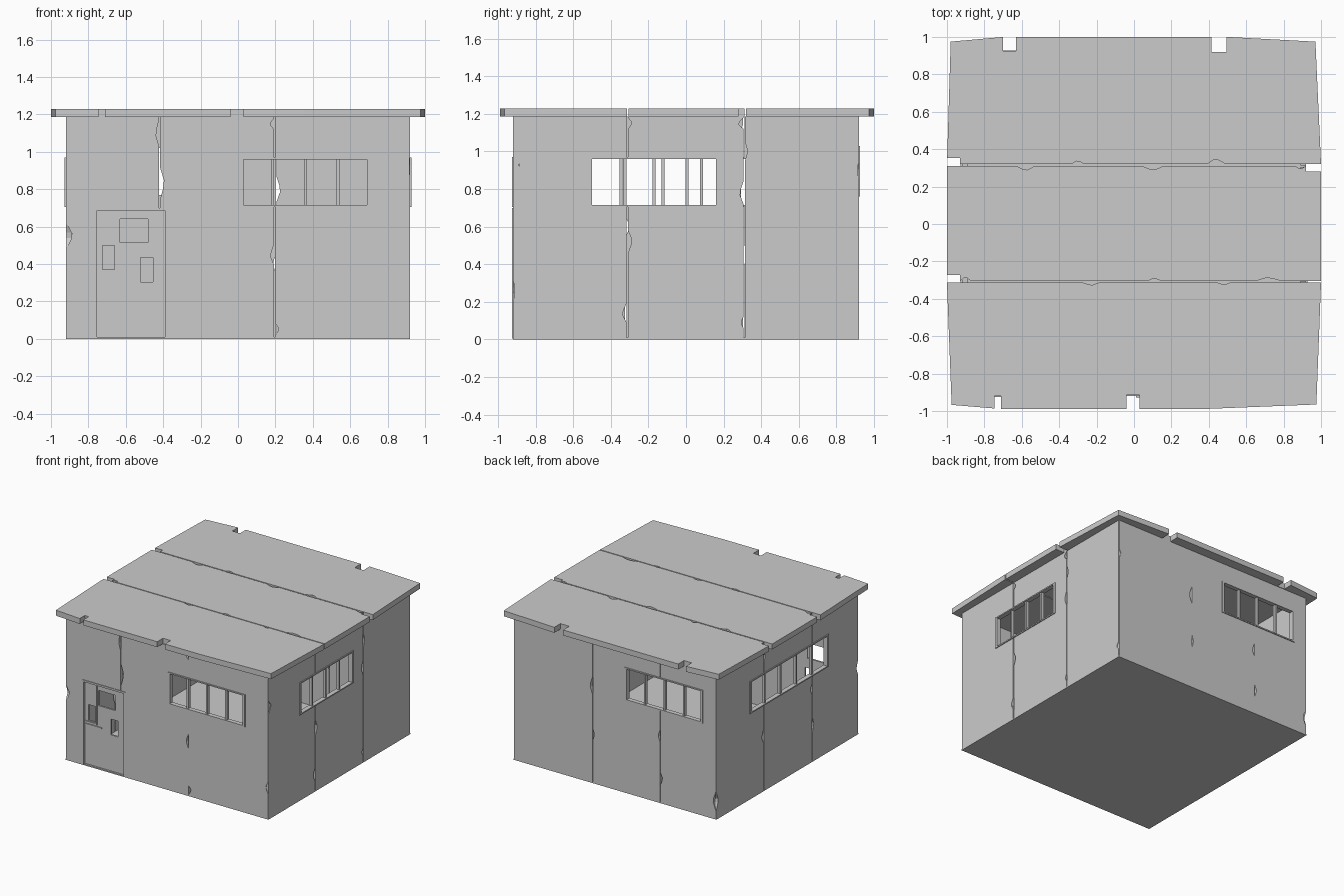
import bpy, bmesh
from math import radians
from mathutils import Matrix, Vector

cube = bpy.data.objects.get("Cube")
if cube:
    bpy.data.objects.remove(cube, do_unlink=True)

grey = bpy.data.materials.new("concrete_grey")
grey.use_nodes = True
grey.diffuse_color = (0.6, 0.6, 0.6, 1)
grey.node_tree.nodes["Principled BSDF"].inputs["Base Color"].default_value = (0.6, 0.6, 0.6, 1)

HALF, THICK, EAVE, TOP = 0.92, 0.03, 1.185, 1.23


def finish(name, bm, turn=0):
    """Turn a bmesh about the vertical axis and make it an object."""
    bm.transform(Matrix.Rotation(radians(turn), 4, "Z"))
    bmesh.ops.recalc_face_normals(bm, faces=bm.faces[:])
    mesh = bpy.data.meshes.new(name)
    bm.to_mesh(mesh)
    bm.free()
    mesh.materials.append(grey)
    obj = bpy.data.objects.new(name, mesh)
    bpy.context.collection.objects.link(obj)
    return obj


def add_box(bm, x, y, z):
    """Add a box given three (low, high) ranges."""
    size = [b - a for a, b in (x, y, z)]
    mid = [(a + b) / 2 for a, b in (x, y, z)]
    bmesh.ops.create_cube(bm, size=1, matrix=Matrix.Translation(mid) @ Matrix.Diagonal((*size, 1)))


def boxes(name, ranges, turn=0):
    bm = bmesh.new()
    for r in ranges:
        add_box(bm, *r)
    return finish(name, bm, turn)


def prism(name, points, offset, turn=0):
    """Extrude a flat outline along an offset."""
    bm = bmesh.new()
    face = bm.faces.new([bm.verts.new(p) for p in points])
    new = bmesh.ops.extrude_face_region(bm, geom=[face], use_keep_orig=True)["geom"]
    moved = [v for v in new if isinstance(v, bmesh.types.BMVert)]
    bmesh.ops.translate(bm, verts=moved, vec=offset)
    return finish(name, bm, turn)


def chipped(start, end, chips):
    """Edge points with broken notches; each chip is (coordinate, half length, depth)."""
    a, b = Vector(start), Vector(end)
    way = (b - a).normalized()
    inward = Vector((-way.y, way.x))
    axis = 0 if abs(way.x) > abs(way.y) else 1
    pts = [a]
    for at, half, depth in sorted(chips, key=lambda c: c[0] * way[axis]):
        mid = a + way * abs(at - a[axis])
        pts += [mid - way * half, mid - way * half * 0.2 + inward * depth,
                mid + way * half * 0.3 + inward * depth * 0.8, mid + way * half]
    return pts + [b]


def cut(obj, ranges, turn=0):
    """Cut box openings out of an object."""
    for r in ranges:
        cutter = boxes("cutter", [r], turn)
        cutter.hide_render = True
        mod = obj.modifiers.new("opening", "BOOLEAN")
        mod.operation, mod.solver, mod.object = "DIFFERENCE", "EXACT", cutter
        bpy.context.view_layer.objects.active = obj
        bpy.ops.object.modifier_apply(modifier=mod.name)
        bpy.data.objects.remove(cutter, do_unlink=True)


def wall(name, turn, seams, gap, chips, openings):
    """Three broken panels; chips are (panel, side, height, half length, depth)."""
    edge = HALF - 0.004
    stops = [-edge - gap, *seams, edge + gap]
    for i in range(3):
        u0, u1 = stops[i] + gap, stops[i + 1] - gap
        pick = lambda s: [c[2:] for c in chips if c[:2] == (i, s)]
        outline = (chipped((u1, 0.008), (u1, EAVE), pick("R"))
                   + chipped((u0, EAVE), (u0, 0.008), pick("L")))
        panel = prism(f"{name}_panel_{i + 1}", [(p.x, -HALF, p.y) for p in outline],
                      (0, THICK, 0), turn)
        cut(panel, [((a, b), (-1, -0.8), (c, d)) for a, b, c, d in openings
                    if a < u1 and b > u0], turn)


def window(name, turn, u0, u1, z0, z1, panes):
    """Raised frame with evenly spaced upright bars."""
    rim, bar = 0.02, 0.008
    depth, inner = (-HALF - 0.007, -HALF + THICK), (-HALF + 0.002, -HALF + THICK - 0.004)
    parts = [((u0, u0 + rim), depth, (z0, z1)), ((u1 - rim, u1), depth, (z0, z1)),
             ((u0 + rim, u1 - rim), depth, (z0, z0 + rim / 2)),
             ((u0 + rim, u1 - rim), depth, (z1 - rim / 2, z1))]
    for k in range(1, panes):
        u = u0 + (u1 - u0) * k / panes
        parts.append(((u - bar, u + bar), inner, (z0 + rim / 2, z1 - rim / 2)))
    boxes(name, parts, turn)


def hole(w):
    """Opening a little smaller than its frame."""
    return (w[0] + 0.008, w[1] - 0.008, w[2] + 0.005, w[3] - 0.005)


# Floor slab
boxes("floor", [((-HALF, HALF), (-HALF, HALF), (0, 0.01))])

# Walls and windows
front = (0.01, 0.71, 0.705, 0.97, 4)
left = (-0.52, 0.18, 0.705, 0.97, 4)
back = (0.09, 0.80, 0.76, 1.03, 4)
right = (-0.49, 0.53, 0.705, 0.97, 5)
door = (-0.77, -0.375, 0, 0.70)

wall("front_wall", 0, (-0.42, 0.195), 0.002,
     [(0, "R", 1.1, 0.07, 0.016), (1, "L", 0.83, 0.09, 0.022), (1, "R", 1.15, 0.03, 0.02),
      (1, "R", 0.45, 0.055, 0.018), (2, "L", 0.05, 0.035, 0.02),
      (0, "L", 0.55, 0.065, 0.028), (0, "L", 0.26, 0.03, 0.008), (2, "R", 0.26, 0.05, 0.02)],
     [hole(front), door])
wall("left_wall", 90, (-0.313, 0.31), 0.004,
     [(1, "L", 1.15, 0.03, 0.02), (1, "L", 0.52, 0.06, 0.02), (0, "R", 0.14, 0.05, 0.02),
      (1, "R", 1.15, 0.03, 0.025), (1, "R", 0.78, 0.06, 0.018), (2, "L", 1.0, 0.05, 0.012),
      (1, "R", 0.09, 0.03, 0.012), (0, "L", 0.92, 0.05, 0.03), (2, "R", 0.1, 0.035, 0.02)],
     [hole(left)])
wall("back_wall", 180, (-0.203, 0.41), 0.002,
     [(0, "R", 0.8, 0.07, 0.02), (1, "R", 0.55, 0.05, 0.015), (2, "L", 0.2, 0.05, 0.018),
      (2, "R", 0.15, 0.08, 0.025), (1, "L", 0.4, 0.05, 0.012), (0, "L", 0.9, 0.04, 0.015)],
     [hole(back)])
wall("right_wall", 270, (-0.307, 0.32), 0.004,
     [(0, "R", 0.45, 0.05, 0.018), (1, "R", 0.6, 0.04, 0.015), (2, "L", 0.3, 0.06, 0.018),
      (0, "L", 0.15, 0.06, 0.02), (2, "R", 0.55, 0.06, 0.02), (1, "L", 1.1, 0.04, 0.015)],
     [hole(right)])
for name, turn, w in (("front_window", 0, front), ("left_window", 90, left),
                      ("back_window", 180, back), ("right_window", 270, right)):
    window(name, turn, *w)

# Door frame, broken leaf and its raised corner panel
u0, u1, _, head = door
jamb = 0.015
deep = (-HALF - 0.005, -HALF + THICK)
boxes("door_frame", [((u0, u0 + jamb), deep, (0.005, head)), ((u1 - jamb, u1), deep, (0.005, head)),
                     ((u0 + jamb, u1 - jamb), deep, (head - jamb, head))])
leaf = boxes("door_leaf", [((u0 + jamb, u1 - jamb), (-0.905, -0.89), (0.01, head - jamb))])
cut(leaf, [((a, b), (-1, -0.8), (c, d)) for a, b, c, d in
           ((-0.725, -0.66, 0.37, 0.50), (-0.63, -0.48, 0.515, 0.64), (-0.52, -0.455, 0.305, 0.435))])
trim = (-0.913, -0.904)
boxes("door_trim", [((-0.655, -0.643), trim, (0.355, 0.685)), ((-0.755, -0.655), trim, (0.355, 0.365)),
                    ((-0.755, -0.6), trim, (0.335, 0.343))])

# Roof slabs with bowed outer edges and chipped seams
edge_front = chipped((1, -0.314), (-1, -0.314), [(-0.23, 0.04, 0.012), (0.48, 0.03, 0.01)])
edge_back = chipped((-1, 0.32), (1, 0.32), [(-0.3, 0.035, 0.016), (0.44, 0.05, 0.025)])
edge_mid = (chipped((-1, -0.306), (1, -0.306), [(0.11, 0.04, 0.014), (0.72, 0.07, 0.018), (-0.9, 0.03, 0.02)])
            + chipped((1, 0.311), (-1, 0.311), [(-0.58, 0.05, 0.022), (0.1, 0.06, 0.02), (0.89, 0.03, 0.015)]))
bow_front = [Vector(p) for p in ((-0.975, -0.967), (-0.7, -0.99), (0.35, -0.99), (0.975, -0.965))]
bow_back = [Vector(p) for p in ((0.97, 0.975), (0.5, 1), (-0.7, 1), (-0.98, 0.975))]
notches = {
    "front": [((-0.745, -0.71), (-1.1, -0.92)), ((-0.04, 0.03), (-1.1, -0.915))],
    "middle": [((-1.1, -0.93), (-0.32, -0.272)), ((0.92, 1.1), (0.28, 0.32))],
    "back": [((-0.70, -0.63), (0.925, 1.1)), ((0.415, 0.495), (0.92, 1.1)), ((-1.1, -0.93), (0.3, 0.352))],
}
for part, outline in (("front", edge_front + bow_front), ("middle", edge_mid), ("back", edge_back + bow_back)):
    slab = prism(f"roof_{part}", [(p.x, p.y, EAVE) for p in outline], (0, 0, TOP - EAVE))
    cut(slab, [(x, y, (1.1, 1.3)) for x, y in notches[part]])
